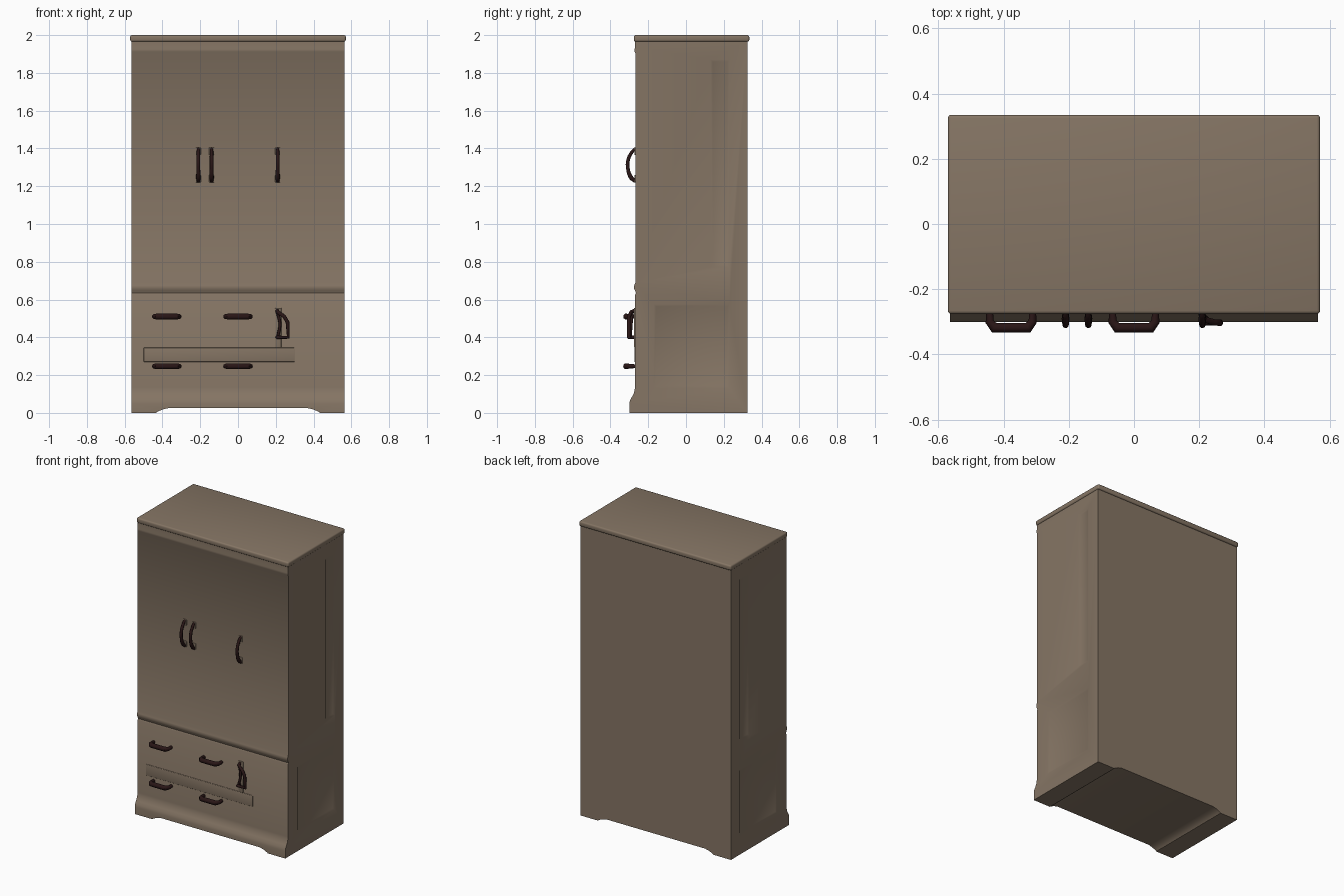
import bpy, bmesh
from mathutils import Vector

cube = bpy.data.objects.get("Cube")
if cube:
    bpy.data.objects.remove(cube, do_unlink=True)


def material(name, rgb, rough):
    m = bpy.data.materials.new(name)
    m.use_nodes = True
    m.diffuse_color = (*rgb, 1)
    bsdf = m.node_tree.nodes["Principled BSDF"]
    bsdf.inputs["Base Color"].default_value = (*rgb, 1)
    bsdf.inputs["Roughness"].default_value = rough
    return m


WOOD = material("taupe wood", (0.235, 0.178, 0.128), 0.7)
DARK = material("dark bronze", (0.022, 0.008, 0.008), 0.5)


def select(ob):
    bpy.ops.object.select_all(action='DESELECT')
    ob.select_set(True)
    bpy.context.view_layer.objects.active = ob


def finish(ob, angle=0.6):
    """Turn into a plain mesh, modifiers applied, smooth with sharp edges kept."""
    select(ob)
    bpy.ops.object.convert(target='MESH')
    bpy.ops.object.shade_smooth_by_angle(angle=angle)
    return ob


def link(name, bm, mat):
    bmesh.ops.recalc_face_normals(bm, faces=bm.faces)
    me = bpy.data.meshes.new(name)
    bm.to_mesh(me)
    bm.free()
    me.materials.append(mat)
    ob = bpy.data.objects.new(name, me)
    bpy.context.collection.objects.link(ob)
    return ob


def prism(name, points, shift, mat=WOOD):
    """Extrude a closed outline along a vector."""
    bm = bmesh.new()
    face = bm.faces.new([bm.verts.new(p) for p in points])
    ext = bmesh.ops.extrude_face_region(bm, geom=[face])
    bmesh.ops.translate(bm, vec=Vector(shift),
                        verts=[g for g in ext["geom"] if isinstance(g, bmesh.types.BMVert)])
    return link(name, bm, mat)


def box(name, lo, hi, bevel=0.0, mat=WOOD):
    lo, hi = Vector(lo), Vector(hi)
    bm = bmesh.new()
    bmesh.ops.create_cube(bm, size=1)
    for v in bm.verts:
        v.co = (lo + hi) / 2 + v.co * (hi - lo)
    ob = link(name, bm, mat)
    if bevel:
        mod = ob.modifiers.new("Bevel", 'BEVEL')
        mod.width, mod.segments = bevel, 3
    return finish(ob)


def tube(name, points, radius, smooth=True, scale_y=1.0):
    """Round bar through points; swollen mid-points come from the radius list."""
    cu = bpy.data.curves.new(name, 'CURVE')
    cu.dimensions = '3D'
    cu.bevel_depth, cu.bevel_resolution = 1.0, 3
    cu.use_fill_caps = True
    radii = radius if isinstance(radius, list) else [radius] * len(points)
    if smooth:
        sp = cu.splines.new('BEZIER')
        sp.bezier_points.add(len(points) - 1)
        for bp, p, r in zip(sp.bezier_points, points, radii):
            bp.co, bp.radius = p, r
            bp.handle_left_type = bp.handle_right_type = 'AUTO'
        sp.resolution_u = 6
    else:
        sp = cu.splines.new('POLY')
        sp.points.add(len(points) - 1)
        for sv, p, r in zip(sp.points, points, radii):
            sv.co, sv.radius = (*p, 1), r
    cu.materials.append(DARK)
    ob = bpy.data.objects.new(name, cu)
    bpy.context.collection.objects.link(ob)
    return finish(ob, 0.8)


W, FRONT, BACK = 0.565, -0.27, 0.325

# Carcass: side profile with flared plinth, waist moulding and top bead
profile = [(BACK, 0), (-0.3, 0), (-0.3, 0.05), (-0.296, 0.068), (-0.286, 0.085),
           (-0.277, 0.102), (-0.272, 0.122), (FRONT, 0.135),
           (FRONT, 0.625), (-0.265, 0.635), (-0.27, 0.648), (-0.276, 0.66),
           (-0.274, 0.675), (-0.268, 0.69), (-0.268, 1.905), (-0.272, 1.912),
           (-0.272, 1.925), (FRONT, 1.94), (FRONT, 1.97), (BACK, 1.97)]
carcass = prism("carcass", [(-W, y, z) for y, z in profile], (2 * W, 0, 0))

# Cutters: arched foot opening, and shallow bevelled side panels
arch = [(-0.44, -0.01), (-0.43, 0.004), (-0.40, 0.018), (-0.37, 0.025)]
outline = arch + [(-x, z) for x, z in reversed(arch)]
cutters = [prism("foot_cutter", [(x, -0.5, z) for x, z in outline], (0, 1, 0))]


def panel_cutter(side, y0, y1, z0, z1, depth=0.006, slope=0.012):
    bm = bmesh.new()
    bmesh.ops.create_cube(bm, size=1)
    for v in bm.verts:
        inner = v.co.x < 0
        inset = slope if inner else -slope
        x = W - depth if inner else W + depth
        y = y0 + inset if v.co.y < 0 else y1 - inset
        z = z0 + inset if v.co.z < 0 else z1 - inset
        v.co = (side * x, y, z)
    return link("panel_cutter", bm, WOOD)


for side in (-1, 1):
    cutters.append(panel_cutter(side, 0.13, 0.23, 0.77, 1.87))
    cutters.append(panel_cutter(side, -0.17, 0.23, 0.13, 0.575))

for c in cutters:
    c.hide_render = True
    mod = carcass.modifiers.new("Cut", 'BOOLEAN')
    mod.operation, mod.object, mod.solver = 'DIFFERENCE', c, 'EXACT'
finish(carcass)
for c in cutters:
    bpy.data.objects.remove(c, do_unlink=True)

# Cornice slab with rounded edges
box("cornice", (-0.571, -0.276, 1.965), (0.571, 0.335, 2.0), 0.01)

# Faint rail between the drawers
box("drawer_rail", (-0.5, -0.273, 0.27), (0.3, -0.26, 0.345), 0.003)

# Upright door pulls, bowed outwards
for i, x in enumerate((-0.21, -0.14, 0.21)):
    path = [(x, -0.268, 1.4), (x, -0.283, 1.385), (x, -0.306, 1.34),
            (x, -0.307, 1.29), (x, -0.29, 1.245), (x, -0.268, 1.225)]
    tube(f"door_pull_{i + 1}", path, [0.007, 0.009, 0.01, 0.01, 0.012, 0.009])
    for z in (1.24, 1.385):
        box("pull_backplate", (x - 0.013, -0.273, z - 0.02), (x + 0.013, -0.265, z + 0.02), 0.003)

# Drawer pulls: wide bars on two posts
for z in (0.51, 0.247):
    for x in (-0.377, 0.0):
        path = [(x - 0.066, -0.262, z), (x - 0.066, -0.3, z), (x - 0.052, -0.318, z),
                (x + 0.052, -0.318, z), (x + 0.066, -0.3, z), (x + 0.066, -0.262, z)]
        tube("drawer_pull", path, [0.01, 0.013, 0.016, 0.016, 0.013, 0.01], smooth=False)

# Lower door latch: looped handle on a pale backplate
loop = [(0.208, -0.262, 0.545), (0.208, -0.29, 0.535), (0.245, -0.302, 0.51),
        (0.262, -0.303, 0.48), (0.266, -0.303, 0.4), (0.208, -0.303, 0.4),
        (0.208, -0.262, 0.4)]
tube("latch_handle", loop, 0.01, smooth=False)
tube("latch_bar", [(0.208, -0.285, 0.535), (0.222, -0.29, 0.47), (0.21, -0.295, 0.4)], 0.008)
box("latch_backplate", (0.195, -0.276, 0.345), (0.23, -0.268, 0.555), 0.003)
